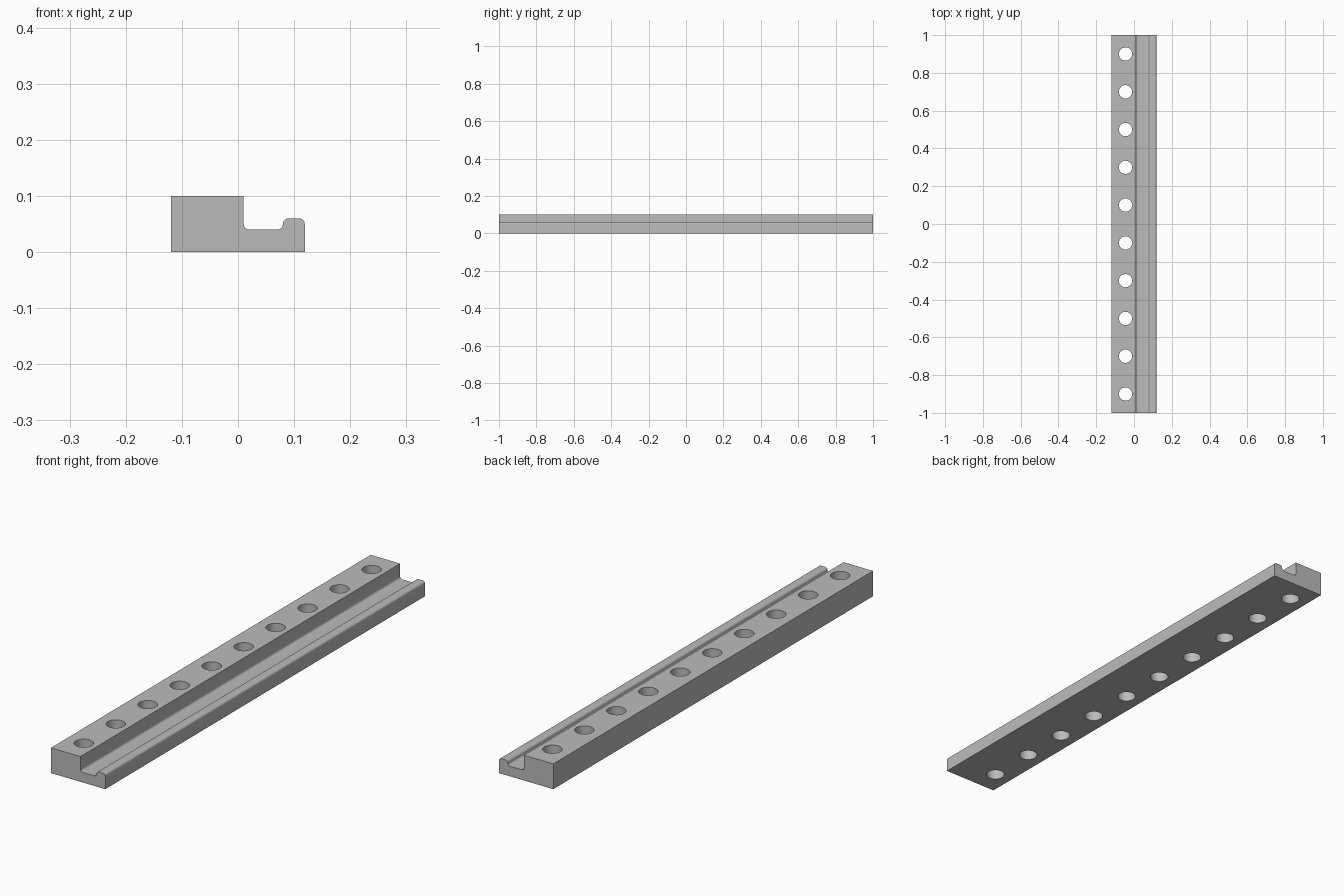
import bpy, bmesh, math
from mathutils import Matrix

if "Cube" in bpy.data.objects:
    bpy.data.objects.remove(bpy.data.objects["Cube"], do_unlink=True)

HALF_W, HALF_L = 0.119, 1.0
BLOCK_TOP, GROOVE, LIP_TOP = 0.1, 0.04, 0.06
STEP_X, LIP_X, R = 0.01, 0.08, 0.01
HOLE_X, HOLE_R, HOLES, PITCH = -0.045, 0.035, 10, 0.2

grey = bpy.data.materials.new("machined grey")
grey.use_nodes = True
colour = (0.5, 0.5, 0.5, 1)
grey.diffuse_color = colour
grey.node_tree.nodes["Principled BSDF"].inputs["Base Color"].default_value = colour


def arc(x, z, start, end, steps=8):
    """Rounded corner of the profile, angles in degrees."""
    angles = [math.radians(start + (end - start) * i / steps) for i in range(steps + 1)]
    return [(x + R * math.cos(a), z + R * math.sin(a)) for a in angles]


def make_object(name, bm):
    bmesh.ops.recalc_face_normals(bm, faces=bm.faces)
    mesh = bpy.data.meshes.new(name)
    bm.to_mesh(mesh)
    bm.free()
    mesh.materials.append(grey)
    obj = bpy.data.objects.new(name, mesh)
    bpy.context.collection.objects.link(obj)
    return obj


# Rail: tall block, filleted groove and rounded lip, swept along y
profile = [(-HALF_W, 0), (HALF_W, 0)]
profile += arc(HALF_W - R, LIP_TOP - R, 0, 90)
profile += arc(LIP_X + R, LIP_TOP - R, 90, 180)
profile += arc(LIP_X - R, GROOVE + R, 0, -90)[1:]
profile += arc(STEP_X + R, GROOVE + R, 270, 180)
profile += [(STEP_X, BLOCK_TOP), (-HALF_W, BLOCK_TOP)]

bm = bmesh.new()
end = bm.faces.new([bm.verts.new((x, -HALF_L, z)) for x, z in profile])
sweep = bmesh.ops.extrude_face_region(bm, geom=[end], use_keep_orig=True)
moved = [g for g in sweep["geom"] if isinstance(g, bmesh.types.BMVert)]
bmesh.ops.translate(bm, verts=moved, vec=(0, 2 * HALF_L, 0))
rail = make_object("rail", bm)

# Row of vertical through holes
bm = bmesh.new()
for i in range(HOLES):
    y = (i - (HOLES - 1) / 2) * PITCH
    bmesh.ops.create_cone(bm, cap_ends=True, segments=48, radius1=HOLE_R, radius2=HOLE_R,
                          depth=0.3, matrix=Matrix.Translation((HOLE_X, y, BLOCK_TOP / 2)))
cutter = make_object("hole_cutter", bm)

# Cut the holes, then drop the cutter
cut = rail.modifiers.new("bolt holes", "BOOLEAN")
cut.operation, cut.solver, cut.object = "DIFFERENCE", "EXACT", cutter
bpy.ops.object.select_all(action="DESELECT")
rail.select_set(True)
bpy.context.view_layer.objects.active = rail
bpy.ops.object.modifier_apply(modifier=cut.name)
bpy.data.objects.remove(cutter, do_unlink=True)
bpy.ops.object.shade_smooth_by_angle(angle=math.radians(30))
